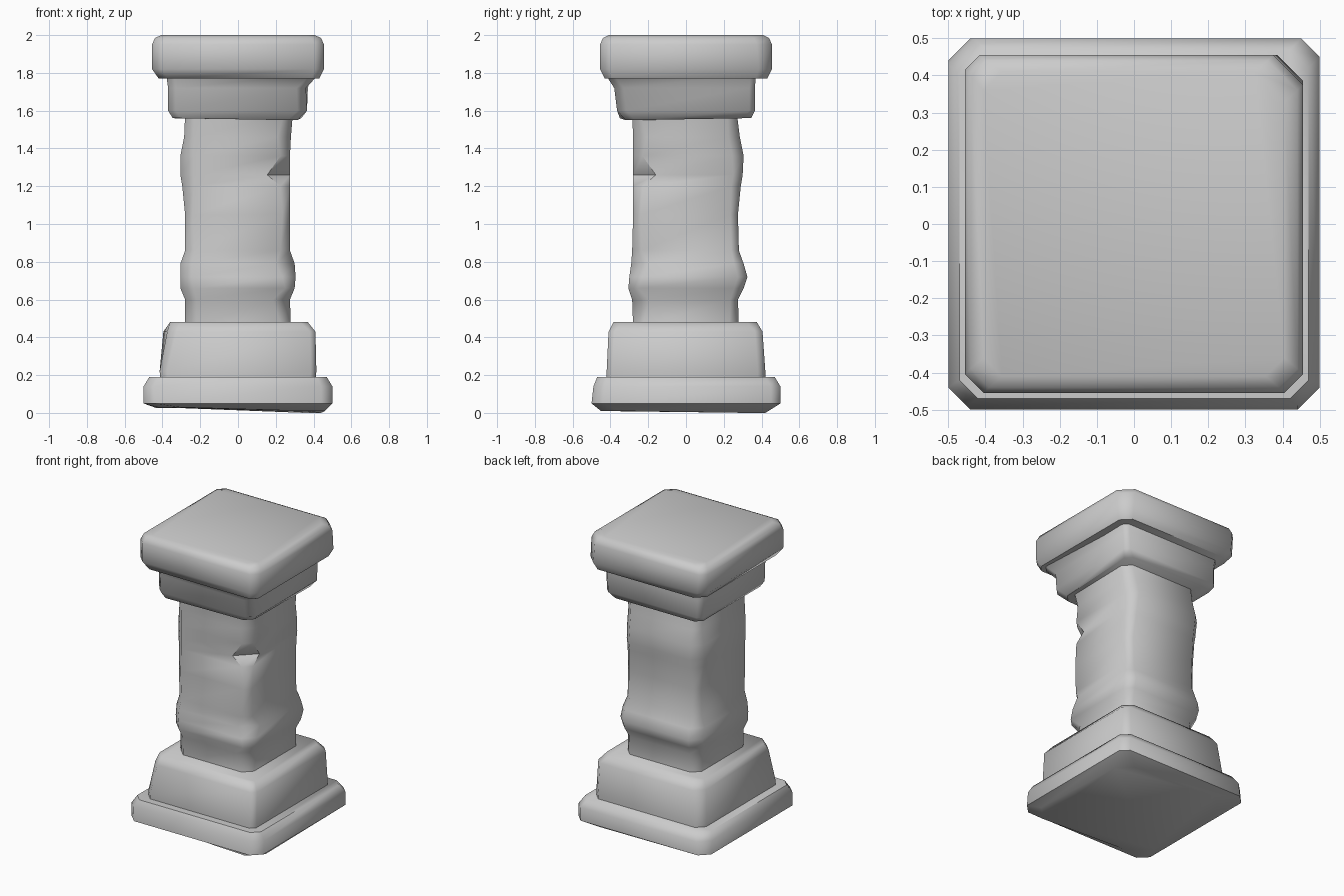
import bpy, bmesh, math


def stone(name, rings, angle=50):
    """Loft through worn square rings: z, x0, x1, y0, y1 and the corner cuts
    front-left, front-right, back-right, back-left."""
    bm = bmesh.new()
    loops = []
    for z, x0, x1, y0, y1, a, b, c, d in rings:
        pts = [(x0, y0 + a), (x0 + a, y0), (x1 - b, y0), (x1, y0 + b),
               (x1, y1 - c), (x1 - c, y1), (x0 + d, y1), (x0, y1 - d)]
        loops.append([bm.verts.new((x, y, z)) for x, y in pts])
    for lo, hi in zip(loops, loops[1:]):
        for i in range(8):
            j = (i + 1) % 8
            bm.faces.new((lo[i], lo[j], hi[j], hi[i]))
    bm.faces.new(loops[0][::-1])
    bm.faces.new(loops[-1])
    me = bpy.data.meshes.new(name)
    bm.to_mesh(me)
    bm.free()
    ob = bpy.data.objects.new(name, me)
    bpy.context.collection.objects.link(ob)
    bpy.ops.object.select_all(action='DESELECT')
    ob.select_set(True)
    bpy.context.view_layer.objects.active = ob
    bpy.ops.object.shade_smooth_by_angle(angle=math.radians(angle))
    return ob


def nudge(ob, ring, corner, offset):
    """Shift both vertices of one ring corner (0 FL, 1 FR, 2 BR, 3 BL)."""
    pair = [(0, 1), (2, 3), (4, 5), (6, 7)][corner]
    for i in pair:
        v = ob.data.vertices[ring * 8 + i]
        v.co = [v.co[k] + offset[k] for k in range(3)]


# Bottom slab with lifted, chipped underside corners
plinth = stone("plinth", [
    (0.00, -0.38, 0.44, -0.42, 0.42, .12, .10, .09, .14),
    (0.05, -0.50, 0.50, -0.50, 0.50, .06, .06, .05, .06),
    (0.14, -0.50, 0.50, -0.49, 0.50, .05, .06, .05, .07),
    (0.19, -0.47, 0.47, -0.47, 0.47, .05, .05, .05, .07),
])
nudge(plinth, 0, 0, (-.05, -.02, .03))
nudge(plinth, 0, 3, (-.05, .02, .025))
nudge(plinth, 0, 1, (.02, -.03, .01))

# Base block
base = stone("base_block", [
    (0.17, -0.41, 0.41, -0.42, 0.42, .04, .03, .04, .05),
    (0.22, -0.415, 0.415, -0.42, 0.42, .04, .03, .04, .05),
    (0.43, -0.395, 0.41, -0.41, 0.405, .05, .03, .04, .06),
    (0.48, -0.36, 0.37, -0.385, 0.375, .05, .04, .05, .06),
])
nudge(base, 2, 0, (.02, .0, .0))

# Weathered shaft with a raised band low down and bulges near the top
shaft = stone("shaft", [
    (0.46, -0.28, 0.28, -0.28, 0.28, .06, .05, .05, .05),
    (0.60, -0.28, 0.275, -0.285, 0.275, .06, .09, .04, .06),
    (0.66, -0.305, 0.30, -0.305, 0.305, .07, .05, .05, .07),
    (0.72, -0.305, 0.305, -0.30, 0.325, .06, .07, .05, .06),
    (0.79, -0.305, 0.30, -0.29, 0.305, .06, .10, .05, .07),
    (0.86, -0.28, 0.275, -0.285, 0.28, .05, .05, .04, .05),
    (1.05, -0.28, 0.275, -0.28, 0.275, .04, .04, .04, .04),
    (1.20, -0.295, 0.275, -0.28, 0.29, .06, .05, .05, .06),
    (1.26, -0.305, 0.275, -0.28, 0.30, .07, .12, .05, .07),
    (1.36, -0.305, 0.275, -0.28, 0.305, .07, .05, .06, .06),
    (1.46, -0.285, 0.28, -0.28, 0.285, .05, .07, .06, .05),
    (1.58, -0.28, 0.29, -0.285, 0.27, .05, .05, .05, .05),
])

# Neck of the capital, flaring out at the front corners
neck = stone("capital_neck", [
    (1.56, -0.345, 0.335, -0.35, 0.345, .04, .05, .04, .04),
    (1.60, -0.37, 0.365, -0.365, 0.365, .04, .05, .03, .03),
    (1.72, -0.37, 0.37, -0.37, 0.365, .04, .05, .03, .03),
    (1.79, -0.38, 0.385, -0.385, 0.37, .04, .04, .03, .03),
])
nudge(neck, 3, 1, (.04, -.04, 0))
nudge(neck, 2, 1, (-.01, -.01, 0))
nudge(neck, 0, 1, (-.02, .03, -.01))

# Top slab
slab = stone("capital_slab", [
    (1.77, -0.42, 0.43, -0.43, 0.43, .05, .04, .06, .06),
    (1.82, -0.455, 0.455, -0.455, 0.455, .05, .05, .07, .05),
    (1.95, -0.455, 0.455, -0.455, 0.455, .05, .05, .08, .04),
    (1.985, -0.44, 0.44, -0.44, 0.44, .05, .05, .08, .04),
    (2.00, -0.405, 0.405, -0.41, 0.41, .05, .05, .08, .05),
])
